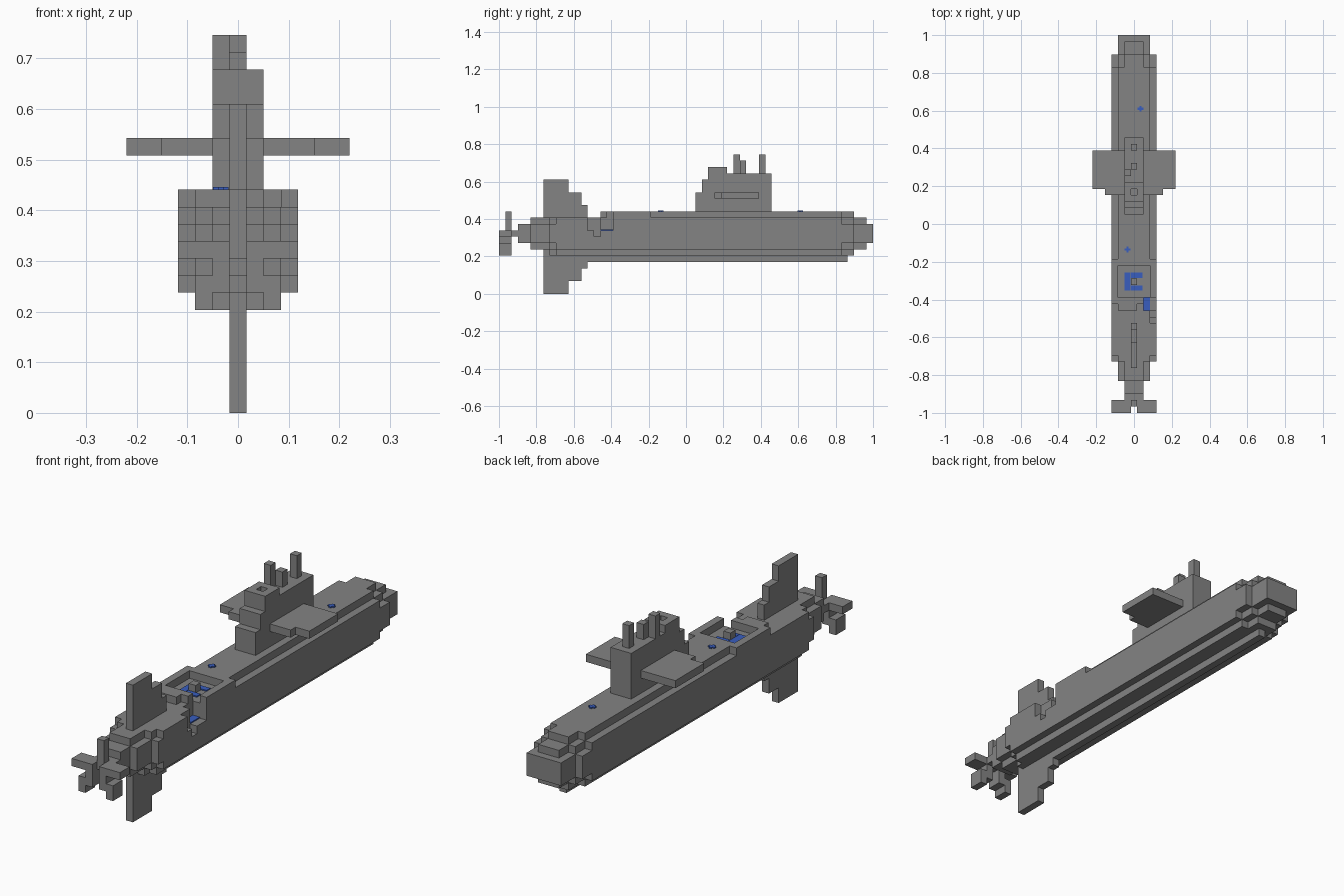
import bpy
import bmesh
from mathutils import Vector

UNIT = 2 / 59  # edge of one building block

if "Cube" in bpy.data.objects:
    bpy.data.objects.remove(bpy.data.objects["Cube"], do_unlink=True)


def make_material(name, rgb):
    mat = bpy.data.materials.new(name)
    mat.use_nodes = True
    color = (*rgb, 1)
    mat.diffuse_color = color
    mat.node_tree.nodes["Principled BSDF"].inputs["Base Color"].default_value = color
    return mat


grey = make_material("hull grey", (.23, .23, .23))
blue = make_material("marking blue", (.04, .11, .52))


def box(x, y, z):
    """Set of block cells; each argument is an inclusive (first, last) range."""
    spans = [range(first, last + 1) for first, last in (x, y, z)]
    return {(i, j, k) for i in spans[0] for j in spans[1] for k in spans[2]}


def band(half, y, z):
    """Block band centred on the keel line."""
    return box((-half, half), y, z)


def finish(name, bm, material):
    mesh = bpy.data.meshes.new(name)
    bm.to_mesh(mesh)
    bm.free()
    mesh.materials.append(material)
    obj = bpy.data.objects.new(name, mesh)
    bpy.context.collection.objects.link(obj)
    return obj


def block_part(name, adds, cuts=()):
    """Join block ranges, carve the cuts and skin only the exposed sides."""
    cells = set().union(*adds).difference(*cuts)
    bm = bmesh.new()
    corners = {}

    def corner(point):
        key = tuple(round(c * 2) for c in point)
        if key not in corners:
            corners[key] = bm.verts.new(point * UNIT)
        return corners[key]

    for cell in cells:
        centre = Vector(cell) + Vector((0, 0, .5))
        for axis in range(3):
            for sign in (-1, 1):
                normal = Vector((0, 0, 0))
                normal[axis] = sign
                if tuple(int(a + b) for a, b in zip(cell, normal)) in cells:
                    continue
                u = Vector((0, 0, 0))
                u[(axis + 1) % 3] = .5
                v = normal.cross(u)
                mid = centre + normal / 2
                bm.faces.new([corner(mid + s * u + t * v)
                              for s, t in ((-1, -1), (1, -1), (1, 1), (-1, 1))])
    return finish(name, bm, grey)


def plate_part(name, rects, z):
    """Thin painted plates; rects are (x, y, width, length) in blocks."""
    bm = bmesh.new()
    for x, y, width, length in rects:
        made = bmesh.ops.create_cube(bm, size=1)["verts"]
        bmesh.ops.scale(bm, verts=made, vec=(width * UNIT, length * UNIT, .006))
        bmesh.ops.translate(bm, verts=made, vec=(x * UNIT, y * UNIT, z * UNIT + .002))
    return finish(name, bm, blue)


# Hull: stepped round section, tapering at bow and stern, with broken plating
middle = (-20, 24)
stern = (-21, -21)
tail = (-24, -22)
shoulder = (25, 26)
nose = (27, 28)
hull = [
    band(3, middle, (7, 11)), band(2, middle, (6, 11)),
    band(3, stern, (8, 10)), band(2, stern, (7, 11)), band(1, stern, (6, 11)),
    band(2, tail, (8, 10)), band(1, tail, (7, 11)),
    band(3, shoulder, (8, 10)), band(2, shoulder, (7, 11)), band(1, shoulder, (6, 12)),
    band(2, (27, 29), (8, 10)), band(1, nose, (7, 11)),
]
deck = [
    band(2, (-5, 24), (12, 12)), band(3, (-11, -6), (12, 12)),
    box((-3, 1), (-12, -12), (12, 12)), box((-2, 0), (-13, -13), (12, 12)),
]
damage = [
    box((2, 3), (-13, -12), (10, 12)),
    box((3, 3), (-15, -15), (10, 11)),
    box((3, 3), (-14, -14), (9, 11)),
]
deck_opening = band(2, (-11, -7), (12, 12))
block_part("hull", hull + deck, damage + [deck_opening])
block_part("deck_opening_post", [band(0, (-9, -9), (12, 12))])
block_part("keel", [band(0, (-15, 25), (5, 5))])

# Tower with stepped rear, hatch and masts
block_part("tower", [
    band(1, (2, 13), (13, 15)), band(1, (3, 13), (16, 17)),
    band(1, (4, 13), (18, 18)), band(1, (4, 6), (19, 19)),
], [band(0, (5, 5), (19, 19))])
for name, x, y, top in (("front_mast", 0, 12, 21), ("middle_mast", 0, 9, 20),
                        ("side_mast", -1, 8, 21)):
    block_part(name, [box((x, x), (y, y), (19, top))])

# Diving planes on both sides of the tower
for name, side in (("left", 1), ("right", -1)):
    outer = tuple(sorted((2 * side, 6 * side)))
    inner = tuple(sorted((2 * side, 4 * side)))
    block_part(name + "_diving_plane", [box(outer, (6, 11), (15, 15)),
                                        box(inner, (5, 5), (15, 15))])

# Stepped rudders above and below the stern
rudder_steps = (((-22, -19), 0), ((-18, -17), 2), ((-16, -16), 4))
block_part("upper_rudder", [band(0, y, (11, 17 - step)) for y, step in rudder_steps])
block_part("lower_rudder", [band(0, y, (step, 7)) for y, step in rudder_steps])

# Propeller shaft and five-bladed propeller
block_part("propeller_shaft", [
    band(1, (-26, -25), (8, 10)), band(1, (-27, -27), (9, 9)), band(0, (-28, -28), (9, 9)),
])
aft = (-29, -28)
block_part("top_blade", [band(0, (-28, -28), (9, 12))])
for name, side in (("left", 1), ("right", -1)):
    across = tuple(sorted((side, 3 * side)))
    block_part(name + "_blade", [box(across, aft, (9, 9))])
    block_part(name + "_lower_blade", [
        box((side, side), aft, (7, 8)), box((2 * side, 2 * side), aft, (6, 7)),
    ])

# Blue markings on the deck and inside the broken plating
for name, x, y in (("bow_mark", 1, 18), ("deck_mark", -1, -4)):
    plate_part(name, [(x, y, .9, .35), (x, y, .35, .9)], 13)
plate_part("opening_mark", [(-1, -9, .9, 2.8), (.4, -8, 1.8, .8), (.4, -10, 1.8, .8)], 12)
plate_part("damage_mark", [(2, -12.5, 1, 2)], 10)
